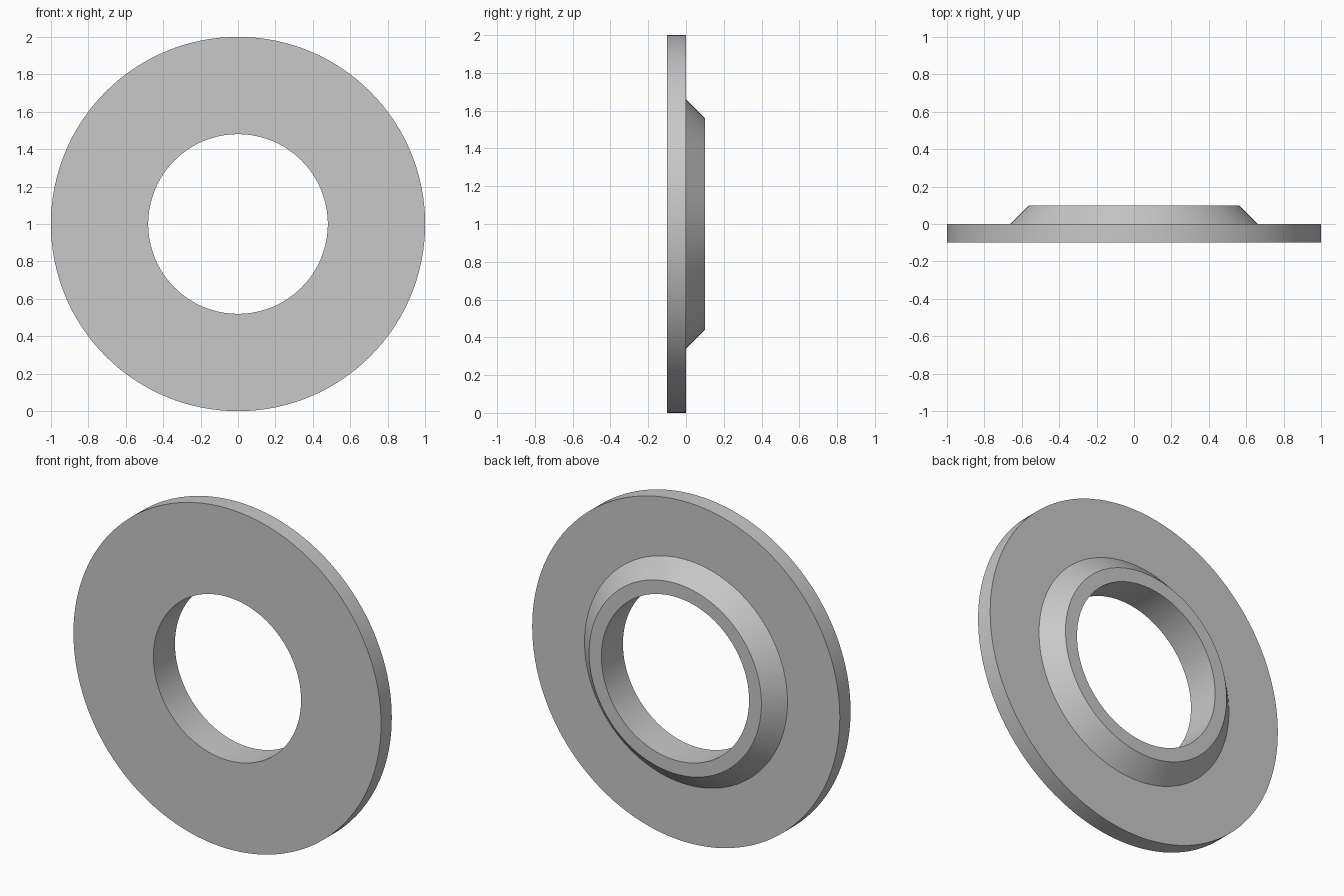
import bpy, bmesh, math
from mathutils import Matrix, Vector

if "Cube" in bpy.data.objects:
    bpy.data.objects.remove(bpy.data.objects["Cube"], do_unlink=True)

# Plain grey metal
grey = bpy.data.materials.new("grey_metal")
grey.use_nodes = True
colour = (0.58, 0.58, 0.58, 1)
grey.diffuse_color = colour
grey.node_tree.nodes["Principled BSDF"].inputs["Base Color"].default_value = colour

# Section of the ring as (radius, y): flat flange, raised tapered collar, straight bore
BORE, COLLAR_TOP, COLLAR_BASE, RIM = 0.48, 0.56, 0.66, 1.0
FRONT, STEP, BACK = -0.1, 0.0, 0.1
section = [(BORE, FRONT), (RIM, FRONT), (RIM, STEP),
           (COLLAR_BASE, STEP), (COLLAR_TOP, BACK), (BORE, BACK)]

# Revolve the closed section around the y axis
bm = bmesh.new()
verts = [bm.verts.new((r, y, 0)) for r, y in section]
edges = [bm.edges.new((v, verts[(i + 1) % len(verts)])) for i, v in enumerate(verts)]
bmesh.ops.spin(bm, geom=verts + edges, cent=Vector(), axis=(0, 1, 0),
               angle=math.tau, steps=128, use_merge=True)
bmesh.ops.remove_doubles(bm, verts=bm.verts, dist=0.0001)
bmesh.ops.recalc_face_normals(bm, faces=bm.faces)
bmesh.ops.transform(bm, matrix=Matrix.Translation((0, 0, RIM)), verts=bm.verts)

mesh = bpy.data.meshes.new("collared_ring")
bm.to_mesh(mesh)
bm.free()
mesh.materials.append(grey)
ring = bpy.data.objects.new("collared_ring", mesh)
bpy.context.collection.objects.link(ring)

# Smooth round walls with crisp corners
bpy.ops.object.select_all(action='DESELECT')
ring.select_set(True)
bpy.context.view_layer.objects.active = ring
bpy.ops.object.shade_smooth_by_angle(angle=math.radians(30))
